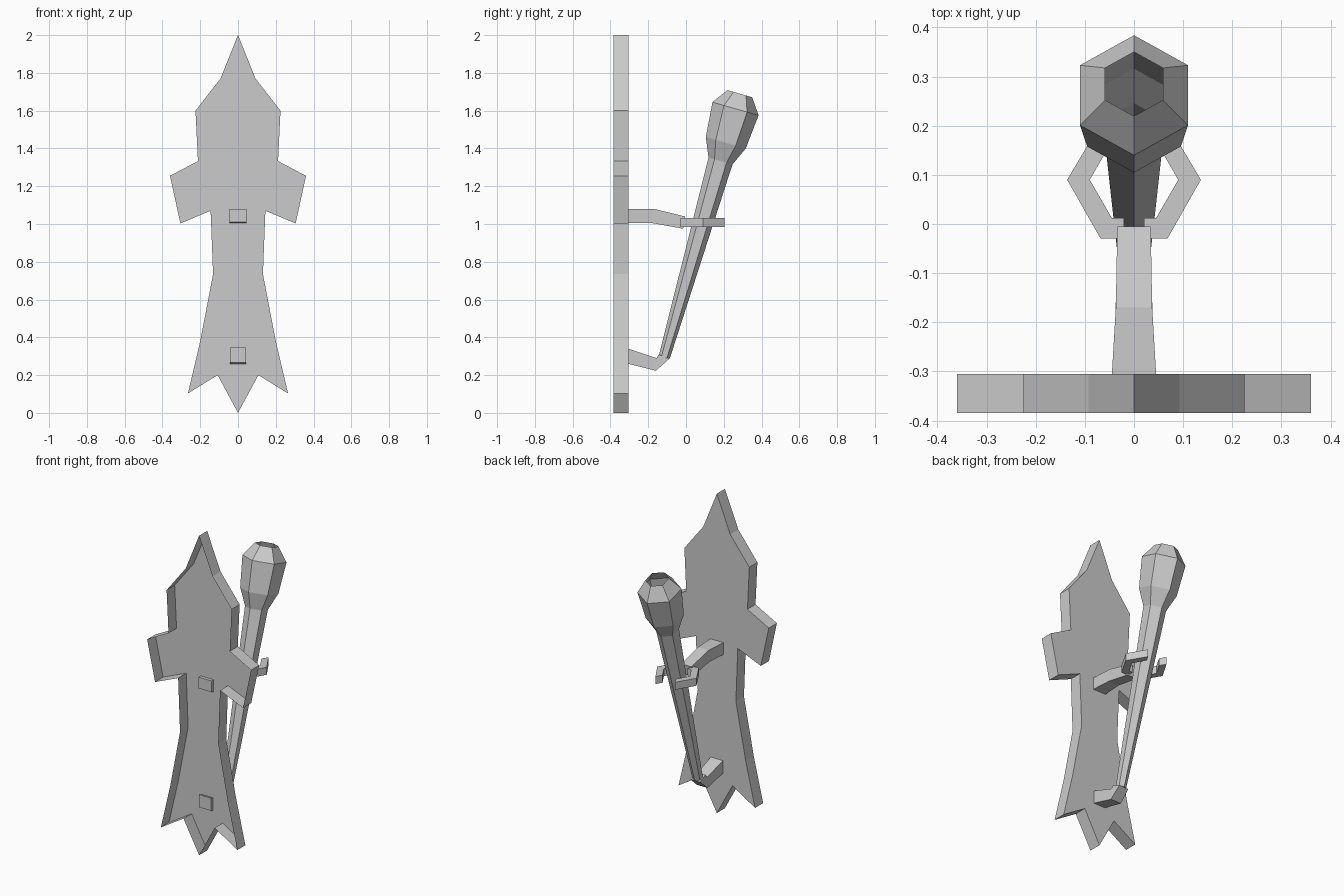
import bpy, bmesh, math
from mathutils import Vector, Matrix

if "Cube" in bpy.data.objects:
    bpy.data.objects.remove(bpy.data.objects["Cube"])

grey = bpy.data.materials.new("plain grey")
grey.diffuse_color = (0.6, 0.6, 0.6, 1)
grey.use_nodes = True
grey.node_tree.nodes["Principled BSDF"].inputs["Base Color"].default_value = grey.diffuse_color


def finish(bm, name):
    mesh = bpy.data.meshes.new(name)
    bm.to_mesh(mesh)
    bm.free()
    mesh.materials.append(grey)
    ob = bpy.data.objects.new(name, mesh)
    bpy.context.collection.objects.link(ob)
    return ob


def loft(name, rings, start_cap=True, end_cap=True):
    """Skin a list of point rings with quads."""
    bm = bmesh.new()
    vs = [[bm.verts.new(p) for p in r] for r in rings]
    n = len(vs[0])
    for a, b in zip(vs, vs[1:]):
        for i in range(n):
            j = (i + 1) % n
            bm.faces.new((a[i], a[j], b[j], b[i]))
    if start_cap:
        bm.faces.new(vs[0][::-1])
    if end_cap:
        bm.faces.new(vs[-1])
    bmesh.ops.recalc_face_normals(bm, faces=bm.faces)
    return finish(bm, name)


def hexagon(r, z, phase):
    return [Vector((r * math.cos(phase + i * math.pi / 3),
                    r * math.sin(phase + i * math.pi / 3), z)) for i in range(6)]


# Wall plate: mirrored half outline, extruded in depth, open shell at the front
half = [(0.093, 1.77), (0.225, 1.60), (0.212, 1.333), (0.36, 1.255), (0.305, 1.003),
        (0.145, 1.07), (0.132, 0.735), (0.20, 0.38), (0.265, 0.103), (0.108, 0.20)]
outline = [(0, 2)] + half + [(0, 0)] + [(-x, z) for x, z in reversed(half)]
loft("wall_plate", [[(x, y, z) for x, z in outline] for y in (-0.385, -0.305)], start_cap=False)


# Bracket arms: sections are (y, z) of top, (y, z) of bottom, half width
def arm(name, sections):
    loft(name, [[(-w, *t), (w, *t), (w, *b), (-w, *b)] for t, b, w in sections])


arm("upper_arm", [((-0.325, 1.08), (-0.325, 1.01), 0.045),
                  ((-0.305, 1.08), (-0.305, 1.005), 0.045),
                  ((-0.17, 1.08), (-0.18, 1.005), 0.037),
                  ((-0.005, 1.04), (-0.015, 0.975), 0.034)])
arm("lower_arm", [((-0.325, 0.345), (-0.325, 0.266), 0.042),
                  ((-0.305, 0.34), (-0.305, 0.26), 0.042),
                  ((-0.155, 0.29), (-0.16, 0.223), 0.037),
                  ((-0.145, 0.31), (-0.09, 0.285), 0.033)])

# Two holding prongs curling around the torch, outer and inner corner per step
steps = [((0.02, -0.03), (0.02, 0.012)), ((0.068, -0.03), (0.045, 0.012)),
         ((0.136, 0.09), (0.09, 0.09)), ((0.068, 0.205), (0.045, 0.168))]
for side, label in ((1, "right"), (-1, "left")):
    loft("holding_prong_" + label,
         [[(side * x, y, z) for (x, y), z in ((o, 0.985), (o, 1.032), (i, 1.032), (i, 0.985))]
          for o, i in steps])

# Torch: tilted six-sided shaft and bulb, open at the top
tilt = Matrix.Translation((0, -0.115, 0.295)) @ Matrix.Rotation(math.radians(-16), 4, 'X')
profile = [(0.03, 0), (0.066, 1.08), (0.11, 1.181), (0.127, 1.368), (0.068, 1.451)]
loft("torch", [[tilt @ p for p in hexagon(r, t, math.pi / 2)] for r, t in profile], end_cap=False)
